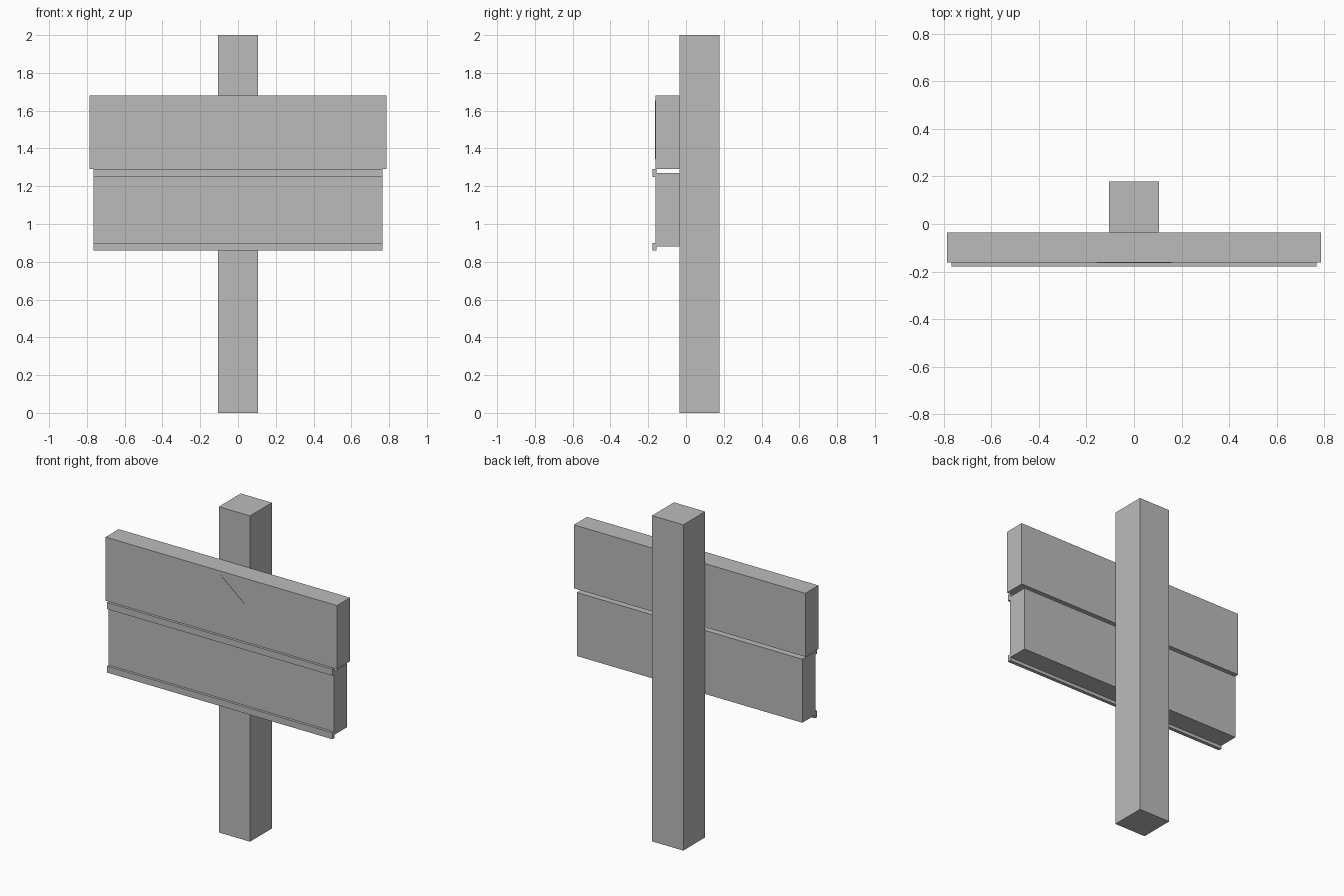
import bpy, bmesh

if "Cube" in bpy.data.objects:
    bpy.data.objects.remove(bpy.data.objects["Cube"])

grey = bpy.data.materials.new("plain_grey")
grey.diffuse_color = (0.5, 0.5, 0.5, 1)
grey.use_nodes = True
grey.node_tree.nodes["Principled BSDF"].inputs["Base Color"].default_value = grey.diffuse_color


def finish(name, bm):
    bmesh.ops.recalc_face_normals(bm, faces=bm.faces)
    mesh = bpy.data.meshes.new(name)
    bm.to_mesh(mesh)
    bm.free()
    mesh.materials.append(grey)
    obj = bpy.data.objects.new(name, mesh)
    bpy.context.collection.objects.link(obj)
    return obj


def box(name, half_x, y0, y1, z0, z1):
    """Box centred on x, spanning the given y and z ranges."""
    bm = bmesh.new()
    bmesh.ops.create_cube(bm, size=1)
    for v in bm.verts:
        v.co.x *= 2 * half_x
        v.co.y = y1 if v.co.y > 0 else y0
        v.co.z = z1 if v.co.z > 0 else z0
    return finish(name, bm)


BACK, FRONT = -0.035, -0.162

# Square post
box("post", 0.106, BACK, 0.178, 0, 2)

# Two sign boards
box("upper_board", 0.786, FRONT, BACK, 1.29, 1.68)
box("lower_board", 0.766, FRONT, BACK, 0.88, 1.27)

# Narrow trim strips on the top and bottom edges of the lower board
for name, z in (("upper_trim", 1.25), ("lower_trim", 0.86)):
    box(name, 0.766, -0.178, -0.157, z, z + 0.04)

# Flat arrow plate on the upper board
half = [(0.04, 1.345), (0.04, 1.525), (0.157, 1.525)]
outline = half + [(0, 1.653)] + [(-x, z) for x, z in reversed(half)]
bm = bmesh.new()
face = bm.faces.new([bm.verts.new((x, FRONT, z)) for x, z in outline])
ext = bmesh.ops.extrude_face_region(bm, geom=[face])
for v in ext["geom"]:
    if isinstance(v, bmesh.types.BMVert):
        v.co.y -= 0.002
finish("arrow", bm)
